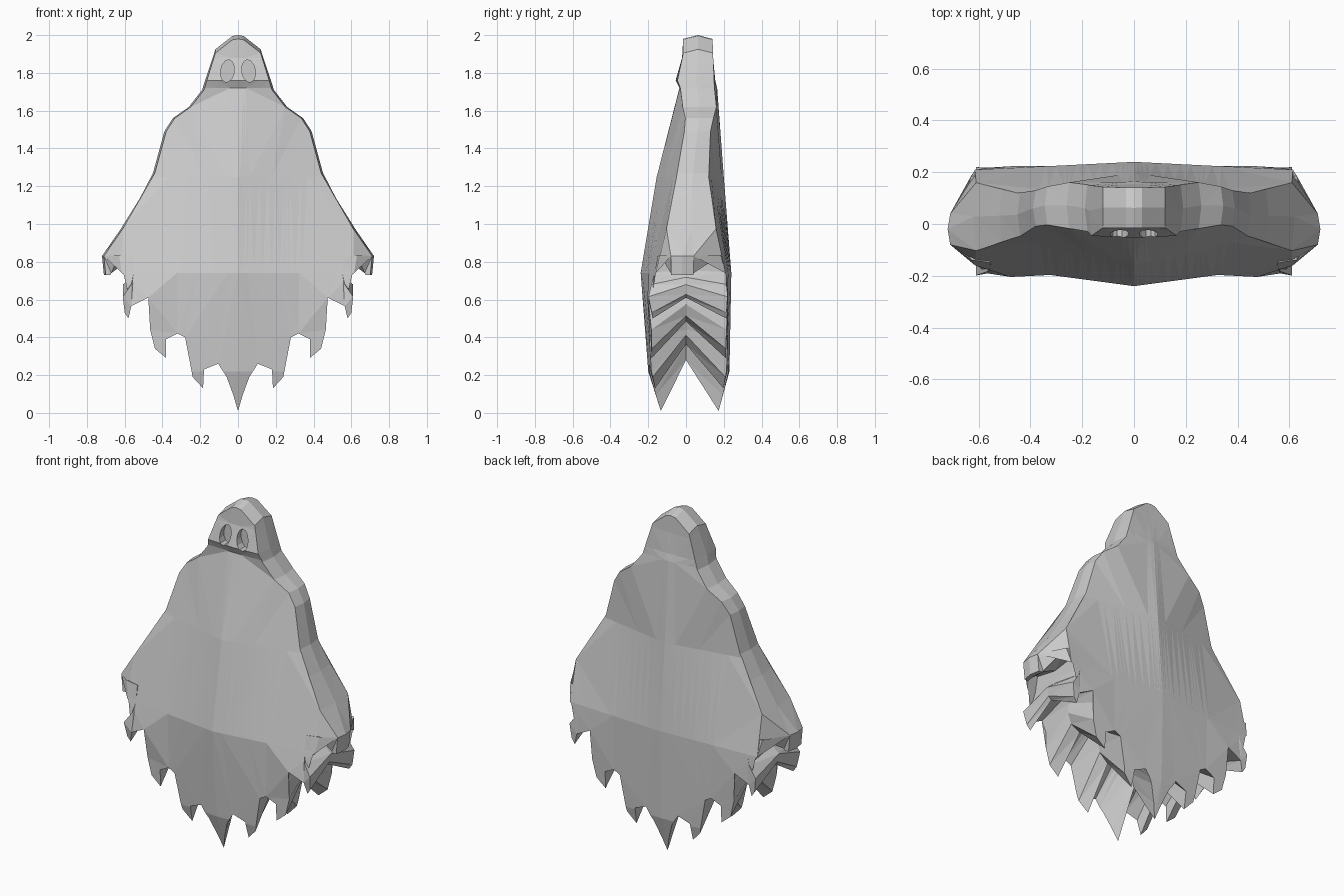
import bpy, bmesh, math
from mathutils import Vector

if "Cube" in bpy.data.objects:
    bpy.data.objects.remove(bpy.data.objects["Cube"])

cloth = bpy.data.materials.new("pale_grey_cloth")
cloth.diffuse_color = (0.6, 0.6, 0.6, 1)
cloth.use_nodes = True
cloth.node_tree.nodes["Principled BSDF"].inputs["Base Color"].default_value = cloth.diffuse_color

# Half outline of the sheet: hood, shoulder, sleeve, then ragged hem
OUTLINE = [(0, 1.98), (.03, 1.975), (.12, 1.905), (.18, 1.71), (.25, 1.62), (.335, 1.56),
           (.38, 1.49), (.44, 1.27), (.51, 1.135), (.61, .975), (.71, .83), (.70, .73),
           (.675, .73), (.63, .835), (.555, .83), (.552, .745), (.565, .68), (.61, .615),
           (.60, .53), (.58, .50), (.565, .565), (.475, .61), (.455, .545), (.465, .44),
           (.44, .34), (.38, .29), (.38, .39), (.32, .42), (.28, .40), (.24, .19),
           (.185, .13), (.18, .23), (.105, .26), (.06, .19), (.025, .095), (0, .01)]

# Depth (z, y) along the centre ridge and along the outer edge
FRONT_MID = [(0, -.13), (.22, -.2), (.74, -.24), (1.25, -.155), (1.72, -.035),
             (1.76, -.055), (1.9, -.015), (2, -.015)]
FRONT_EDGE = [(0, -.13), (.3, -.17), (.5, -.175), (.62, -.2), (.74, -.16), (.83, -.13),
              (1.25, -.05), (1.54, 0), (1.72, -.03), (1.76, -.045), (1.9, -.015), (2, -.015)]
BACK_MID = [(0, .17), (.22, .23), (.74, .24), (1.25, .2), (1.62, .17), (1.72, .165),
            (1.8, .145), (2, .14)]
BACK_EDGE = [(0, .17), (.3, .2), (.62, .22), (.74, .21), (.83, .18), (1.25, .12),
             (1.5, .13), (1.62, .16), (1.72, .15), (2, .14)]
WIDTH = [(0, .6), (.74, .6), (.83, .7), (1.25, .45), (1.56, .33), (1.72, .18), (2, .13)]


def lerp_table(table, z):
    for (z0, a), (z1, b) in zip(table, table[1:]):
        if z <= z1:
            return a + (b - a) * max(0, (z - z0) / (z1 - z0))
    return table[-1][1]


def depth(x, z, mid, edge, tip):
    if x > .66:                      # thin sleeve end
        return tip
    a, b = lerp_table(mid, z), lerp_table(edge, z)
    return a + (b - a) * min(1, x / lerp_table(WIDTH, z))


def front_point(x, z):
    return Vector((x, depth(x, z, FRONT_MID, FRONT_EDGE, -.08), z))


def back_point(x, z):
    return Vector((x, depth(x, z, BACK_MID, BACK_EDGE, .04), z))


def middle_point(x, z):
    """Row between front and back: raised under the hem, bulging on the sides."""
    y = (front_point(x, z).y + back_point(x, z).y) / 2
    if z > 1.8:
        return Vector((x, y, z + .02))
    if x < .64 and z < .8:
        return Vector((x, 0, min(z + .27 - .2 * x, .6 * z + .31)))
    if x < .64 and z < .84:
        return Vector((x, 0, .80 if x < .6 else .77))
    return Vector((x + .01 if x > .1 else x, y, z))


# Flat half sheet, cut along the fold lines
flat = bmesh.new()
flat.faces.new([flat.verts.new((x, 0, z)) for x, z in OUTLINE])
bmesh.ops.triangulate(flat, faces=flat.faces[:])
for z in (.22, .74, 1.25, 1.72, 1.76, 1.88):
    bmesh.ops.bisect_plane(flat, geom=flat.verts[:] + flat.edges[:] + flat.faces[:],
                           plane_co=(0, 0, z), plane_no=(0, 0, 1), dist=1e-5)
bmesh.ops.dissolve_limit(flat, angle_limit=.01, verts=[], edges=[
    e for e in flat.edges if not e.is_boundary
    and not (abs(e.verts[0].co.z - e.verts[1].co.z) < 1e-4)])
bmesh.ops.triangulate(flat, faces=flat.faces[:])

# Shaped body: front sheet, back sheet and the folded rim joining them
body = bmesh.new()
rows = [{v: body.verts.new(f(v.co.x, v.co.z)) for v in flat.verts}
        for f in (front_point, back_point)]
rim = {v: body.verts.new(middle_point(v.co.x, v.co.z)) for v in flat.verts if v.is_boundary}
for face in flat.faces:
    for row in rows:
        body.faces.new([row[v] for v in face.verts])
for e in flat.edges:
    a, b = e.verts
    if e.is_boundary and max(a.co.x, b.co.x) > 1e-5:
        for row in rows:
            body.faces.new((row[a], row[b], rim[b], rim[a]))
bmesh.ops.delete(body, geom=[v for v in body.verts if not v.link_faces], context='VERTS')
# Mirror to the other half
bmesh.ops.mirror(body, geom=body.verts[:] + body.edges[:] + body.faces[:],
                 axis='X', merge_dist=1e-4)
bmesh.ops.remove_doubles(body, verts=body.verts[:], dist=1e-4)
bmesh.ops.triangulate(body, faces=[f for f in body.faces if len(f.verts) > 3])
bmesh.ops.recalc_face_normals(body, faces=body.faces[:])
mesh = bpy.data.meshes.new("ghost_sheet")
body.to_mesh(mesh)
ghost = bpy.data.objects.new("ghost_sheet", mesh)
bpy.context.collection.objects.link(ghost)
mesh.materials.append(cloth)

# Recessed oval eyes
for side in (-1, 1):
    bpy.ops.mesh.primitive_cylinder_add(vertices=12, radius=1, depth=1,
                                        location=(side * .056, -.06, 1.81),
                                        rotation=(math.pi / 2, side * -.15, 0))
    cutter = bpy.context.object
    cutter.name = "eye_cutter"
    cutter.scale = (.036, .06, .12)
    cutter.hide_render = True
    cutter.data.materials.append(cloth)
    cut = ghost.modifiers.new("eye_socket", 'BOOLEAN')
    cut.operation, cut.object, cut.solver = 'DIFFERENCE', cutter, 'EXACT'
    bpy.context.view_layer.objects.active = ghost
    bpy.ops.object.modifier_apply(modifier=cut.name)
    bpy.data.objects.remove(cutter)
